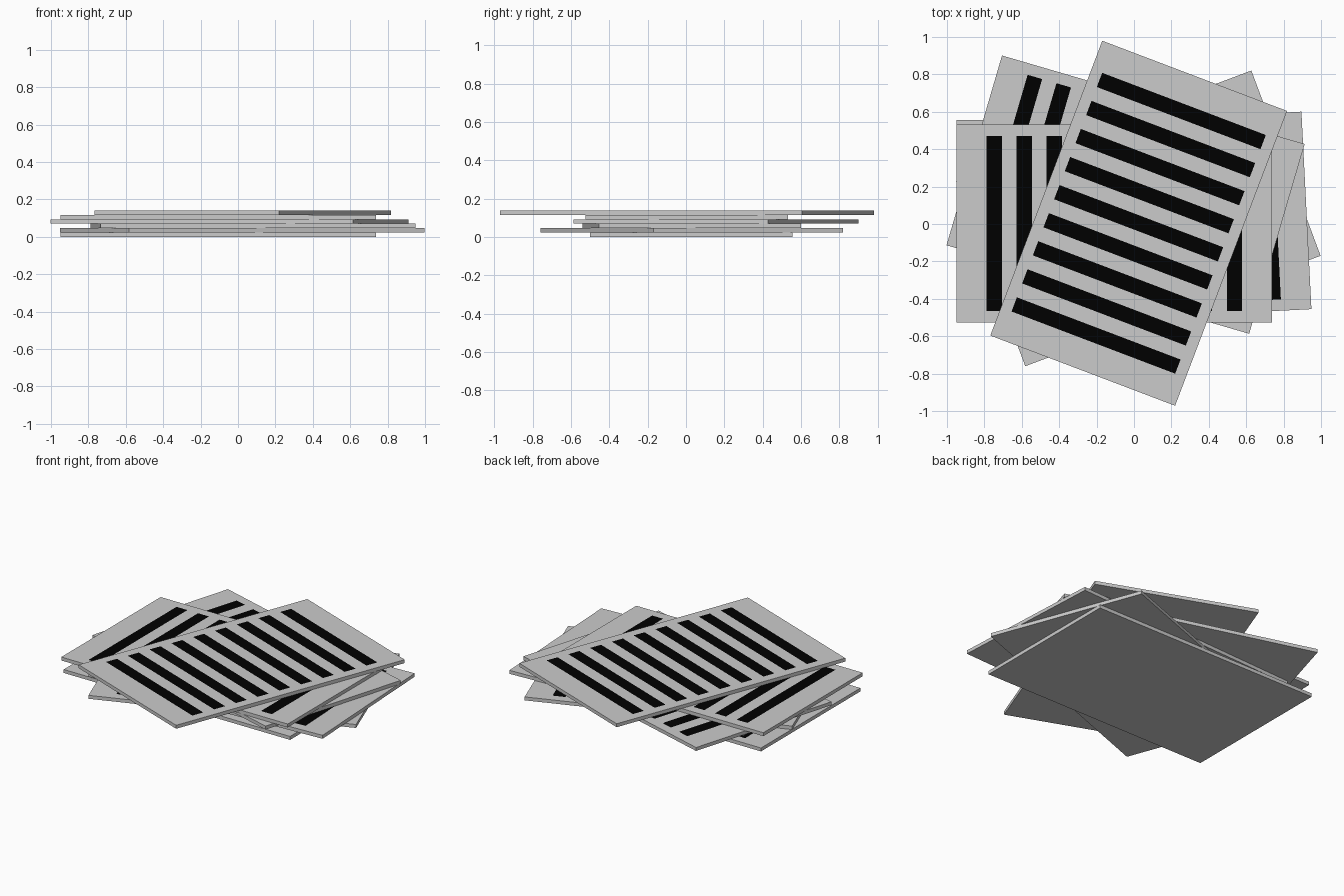
import bpy, bmesh
from math import radians

if "Cube" in bpy.data.objects:
    bpy.data.objects.remove(bpy.data.objects["Cube"])

L, W, T = 1.686, 1.057, 0.0233              # sheet length, width, thickness
COUNT, PITCH, BAR, REACH = 9, 0.1605, 0.081, 0.468


def material(name, value):
    m = bpy.data.materials.new(name)
    m.diffuse_color = (value, value, value, 1)
    m.use_nodes = True
    m.node_tree.nodes["Principled BSDF"].inputs["Base Color"].default_value = m.diffuse_color
    return m


def sheet_mesh():
    """Flat board whose top face carries nine flush dark bars."""
    bm = bmesh.new()
    bmesh.ops.create_cube(bm, size=1)
    for v in bm.verts:
        v.co.x *= L
        v.co.y *= W
        v.co.z = (v.co.z + 0.5) * T

    def cut(co, no):
        bmesh.ops.bisect_plane(bm, geom=bm.verts[:] + bm.edges[:] + bm.faces[:],
                               plane_co=co, plane_no=no)

    centres = [(i - (COUNT - 1) / 2) * PITCH for i in range(COUNT)]
    for c in centres:
        for s in (-1, 1):
            cut((c + s * BAR / 2, 0, 0), (1, 0, 0))
    for s in (-1, 1):
        cut((0, s * REACH, 0), (0, 1, 0))

    # Colour the bar cells on the top face
    bm.normal_update()
    for f in bm.faces:
        m = f.calc_center_median()
        if f.normal.z > 0.9 and abs(m.y) < REACH and \
                any(abs(m.x - c) < BAR / 2 for c in centres):
            f.material_index = 1
    me = bpy.data.meshes.new("striped_sheet")
    bm.to_mesh(me)
    bm.free()
    me.materials.append(material("sheet_grey", 0.8))
    me.materials.append(material("bar_black", 0.0))
    return me


# Stack from bottom to top: centre x, centre y, rotation
stack = [(-0.105, 0.028, 0), (0.023, 0.03, 20.5), (0.08, 0.03, 2.9),
         (-0.045, 0.157, -16.3), (-0.105, 0.003, 0), (0.025, 0.004, 69.2)]
mesh = sheet_mesh()
for i, (x, y, angle) in enumerate(stack):
    ob = bpy.data.objects.new(f"striped_sheet_{i + 1}", mesh)
    ob.location = (x, y, i * T)
    ob.rotation_euler.z = radians(angle)
    bpy.context.collection.objects.link(ob)
